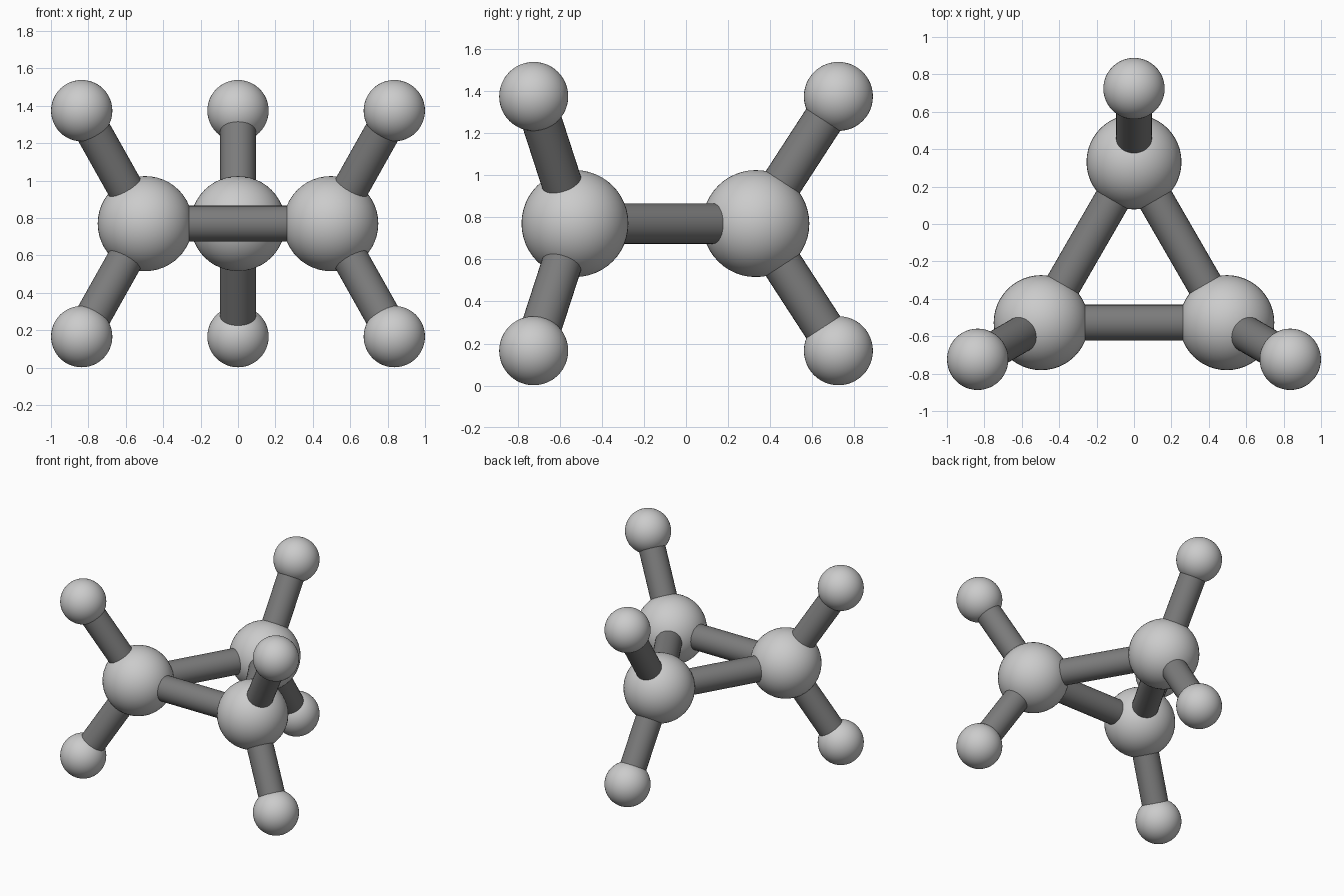
import bpy
from math import cos, sin, radians
from mathutils import Vector

if "Cube" in bpy.data.objects:
    bpy.data.objects.remove(bpy.data.objects["Cube"])

CENTRE = Vector((0, -0.241, 0.77))
BIG_R, SMALL_R, BOND_R = 0.254, 0.164, 0.096
RING, OUTER, RISE = 0.573, 0.965, 0.604

dark = bpy.data.materials.new("bond_grey")
dark.diffuse_color = (0.2, 0.2, 0.2, 1)
dark.use_nodes = True
dark.node_tree.nodes["Principled BSDF"].inputs["Base Color"].default_value = dark.diffuse_color


def ball(name, pos, radius):
    bpy.ops.mesh.primitive_uv_sphere_add(segments=48, ring_count=24, radius=radius, location=pos)
    bpy.context.object.name = name
    bpy.ops.object.shade_smooth()


def bond(name, a, b):
    d = b - a
    bpy.ops.mesh.primitive_cylinder_add(vertices=32, radius=BOND_R, depth=d.length, location=(a + b) / 2)
    ob = bpy.context.object
    ob.name = name
    ob.rotation_euler = d.to_track_quat('Z', 'Y').to_euler()
    ob.data.materials.append(dark)
    bpy.ops.object.shade_smooth_by_angle(angle=radians(40))


# three large ring atoms, each with an upper and a lower small atom
labels = ("back", "left", "right")
ring = []
for i, label in enumerate(labels):
    a = radians(90 + 120 * i)
    out = Vector((cos(a), sin(a), 0))
    core = CENTRE + out * RING
    ring.append(core)
    ball(f"large_atom_{label}", core, BIG_R)
    for side, s in (("upper", 1), ("lower", -1)):
        tip = CENTRE + out * OUTER + Vector((0, 0, s * RISE))
        ball(f"small_atom_{label}_{side}", tip, SMALL_R)
        bond(f"bond_{label}_{side}", core, tip)

# triangle of bonds between the large atoms
for i in range(3):
    j = (i + 1) % 3
    bond(f"ring_bond_{labels[i]}_{labels[j]}", ring[i], ring[j])
